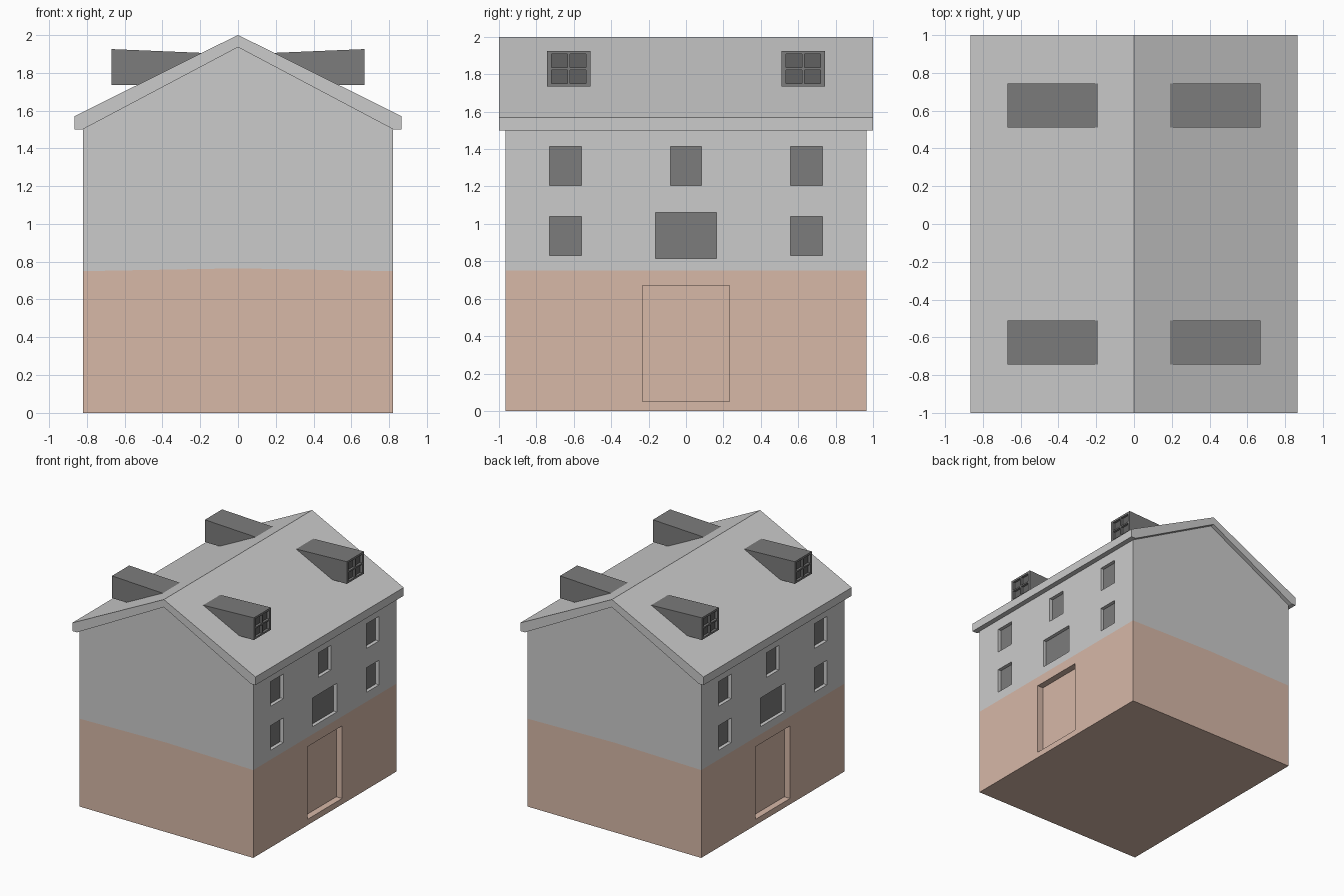
import bpy, bmesh
from mathutils import Vector

if "Cube" in bpy.data.objects:
    bpy.data.objects.remove(bpy.data.objects["Cube"])


def material(name, rgb):
    m = bpy.data.materials.new(name)
    m.diffuse_color = (*rgb, 1)
    m.use_nodes = True
    m.node_tree.nodes["Principled BSDF"].inputs["Base Color"].default_value = m.diffuse_color
    return m


BRICK = material("brick", (0.68, 0.48, 0.39))
PLASTER = material("plaster", (0.6, 0.6, 0.6))
DARK = material("dark_grey", (0.2, 0.2, 0.2))
GLASS = material("glass", (0.12, 0.12, 0.12))


def add_object(name, bm, *mats):
    bmesh.ops.recalc_face_normals(bm, faces=bm.faces)
    me = bpy.data.meshes.new(name)
    bm.to_mesh(me)
    bm.free()
    for m in mats:
        me.materials.append(m)
    ob = bpy.data.objects.new(name, me)
    bpy.context.collection.objects.link(ob)
    return ob


def prism(name, profile, y0, y1, *mats):
    """Extrude an (x, z) outline along y."""
    bm = bmesh.new()
    face = bm.faces.new([bm.verts.new((x, y0, z)) for x, z in profile])
    ext = bmesh.ops.extrude_face_region(bm, geom=[face])["geom"]
    bmesh.ops.translate(bm, vec=(0, y1 - y0, 0),
                        verts=[v for v in ext if isinstance(v, bmesh.types.BMVert)])
    return add_object(name, bm, *mats)


def carve(ob, boxes):
    """Cut boxes (x0, x1, y0, y1, z0, z1) out of an object."""
    bm = bmesh.new()
    for b in boxes:
        vs = bmesh.ops.create_cube(bm, size=1)["verts"]
        for v in vs:
            v.co = Vector([b[2 * i] if v.co[i] < 0 else b[2 * i + 1] for i in range(3)])
    cutter = add_object("cutter", bm)
    cutter.hide_render = True
    mod = ob.modifiers.new("carve", 'BOOLEAN')
    mod.object, mod.operation, mod.solver = cutter, 'DIFFERENCE', 'EXACT'
    bpy.context.view_layer.update()
    dg = bpy.context.evaluated_depsgraph_get()
    me = bpy.data.meshes.new_from_object(ob.evaluated_get(dg))
    ob.modifiers.clear()
    ob.data = me
    bpy.data.objects.remove(cutter)


def paint(ob, choose, cuts=()):
    """Split the mesh along planes, then pick a material slot per face."""
    bm = bmesh.new()
    bm.from_mesh(ob.data)
    for co, no in cuts:
        bmesh.ops.bisect_plane(bm, geom=bm.verts[:] + bm.edges[:] + bm.faces[:],
                               dist=1e-5, plane_co=co, plane_no=no)
    for f in bm.faces:
        f.material_index = choose(f)
    bm.to_mesh(ob.data)
    bm.free()


# Gabled walls, with windows and a door recessed on both long sides
W, L = 0.82, 0.965
walls = prism("walls", [(-W, 0), (W, 0), (W, 1.52), (0, 1.95), (-W, 1.52)],
              -L, L, PLASTER, BRICK, DARK)
openings = [(y, hw, z0, z1, 0.03) for y, hw, z0, z1 in (
    (-0.645, 0.085, 1.205, 1.415), (0, 0.083, 1.205, 1.415), (0.645, 0.085, 1.205, 1.415),
    (-0.645, 0.085, 0.83, 1.04), (0, 0.163, 0.815, 1.06), (0.645, 0.085, 0.83, 1.04))]
openings.append((0, 0.233, 0.05, 0.67, 0.055))
boxes = []
for y, hw, z0, z1, d in openings:
    boxes.append((W - d, W + 0.1, y - hw, y + hw, z0, z1))
    boxes.append((-W - 0.1, -W + d, y - hw, y + hw, z0, z1))
carve(walls, boxes)


def wall_slot(f):
    c = f.calc_center_median()
    if abs(abs(c.x) - (W - 0.03)) < 1e-3 and abs(f.normal.x) > 0.9:
        return 2
    return 1 if c.z < 0.765 - 0.0183 * abs(c.x) else 0


# Brick lower storey, its top edge rising slightly at the gable centre
paint(walls, wall_slot, [((0, 0, 0), (1, 0, 0)),
                         ((0, 0, 0.765), (0.0183, 0, 1)),
                         ((0, 0, 0.765), (-0.0183, 0, 1))])

# Overhanging roof slab
half = [(0.865, 1.57), (0.865, 1.5), (0.822, 1.5)]
prism("roof", [(0, 2.0)] + half + [(0, 1.935)] + [(-x, z) for x, z in reversed(half)],
      -1, 1, PLASTER)

# Wedge dormers with four-pane windows
for side in (-1, 1):
    for yc in (-0.627, 0.627):
        name = f"dormer_{'left' if side < 0 else 'right'}_{'front' if yc < 0 else 'back'}"
        prof = [(0.67, 1.735), (0.67, 1.925), (0.19, 1.905), (0.53, 1.735)]
        dormer = prism(name, [(side * x, z) for x, z in prof],
                       yc - 0.116, yc + 0.116, DARK, GLASS)
        xs = sorted((side * 0.65, side * 0.7))
        carve(dormer, [(*xs, yc + a, yc + a + 0.086, z, z + 0.073)
                       for a in (-0.093, 0.007) for z in (1.75, 1.835)])
        paint(dormer, lambda f: int(abs(abs(f.calc_center_median().x) - 0.65) < 1e-3
                                    and abs(f.normal.x) > 0.9))
